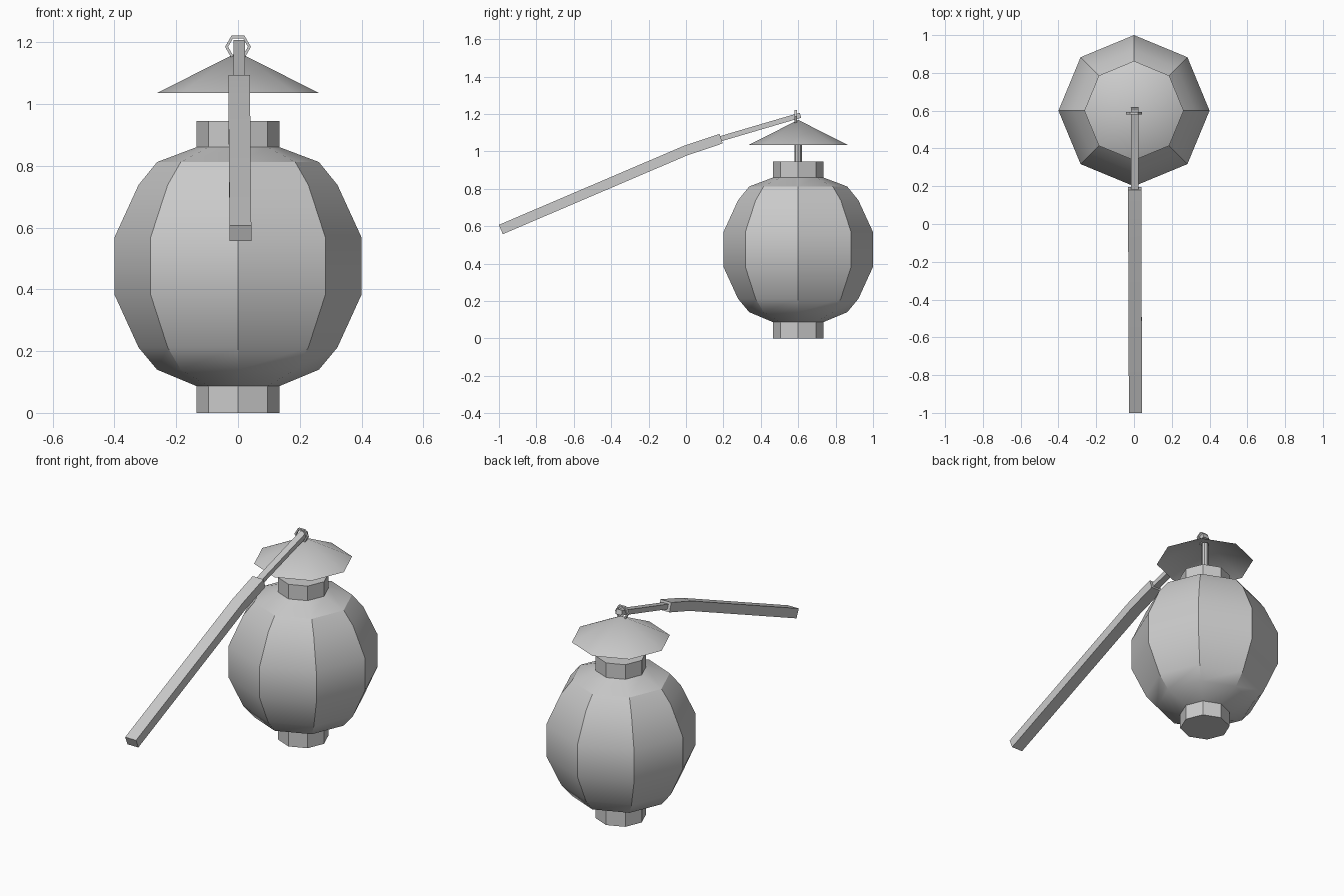
import bpy, bmesh, math
from mathutils import Vector

if "Cube" in bpy.data.objects:
    bpy.data.objects.remove(bpy.data.objects["Cube"])

CY = 0.6  # lantern axis


def finish(name, bm, angle=30):
    bmesh.ops.recalc_face_normals(bm, faces=bm.faces)
    me = bpy.data.meshes.new(name)
    bm.to_mesh(me)
    bm.free()
    ob = bpy.data.objects.new(name, me)
    bpy.context.collection.objects.link(ob)
    bpy.ops.object.select_all(action='DESELECT')
    ob.select_set(True)
    bpy.context.view_layer.objects.active = ob
    bpy.ops.object.shade_smooth_by_angle(angle=math.radians(angle))
    return ob


def loft(bm, rings, cap=True, closed=False):
    vs = [[bm.verts.new(p) for p in r] for r in rings]
    pairs = list(zip(vs, vs[1:])) + ([(vs[-1], vs[0])] if closed else [])
    for a, b in pairs:
        for i in range(len(a)):
            j = (i + 1) % len(a)
            bm.faces.new((a[i], a[j], b[j], b[i]))
    if cap and not closed:
        bm.faces.new(vs[0])
        bm.faces.new(vs[-1])


def lathe(name, profile, n=8):
    bm = bmesh.new()
    loft(bm, [[(r * math.cos(2 * math.pi * i / n), CY + r * math.sin(2 * math.pi * i / n), z)
               for i in range(n)] for r, z in profile])
    return finish(name, bm)


def bar(name, stations, width, thick):
    # rectangular bar swept along points, staying upright in the y-z plane
    bm = bmesh.new()
    pts = [Vector(p) for p in stations]
    rings = []
    for i, p in enumerate(pts):
        d = (pts[min(i + 1, len(pts) - 1)] - pts[max(i - 1, 0)])
        up = Vector((0, -d.z, d.y)).normalized() * thick / 2
        side = Vector((width / 2, 0, 0))
        rings.append([p - side - up, p + side - up, p + side + up, p - side + up])
    loft(bm, rings)
    return finish(name, bm)


# lantern body with collars
lathe("lantern_body", [(0.135, 0), (0.135, 0.087), (0.262, 0.14), (0.322, 0.212),
                       (0.40, 0.383), (0.40, 0.568), (0.322, 0.738), (0.262, 0.812),
                       (0.135, 0.86), (0.135, 0.945)])

# stem under the roof
lathe("stem", [(0.019, 0.94), (0.019, 1.15)])

# open conical roof
bm = bmesh.new()
bmesh.ops.create_cone(bm, cap_ends=False, segments=8, radius1=0.263, radius2=0, depth=0.133)
bmesh.ops.remove_doubles(bm, verts=bm.verts, dist=0.0001)
# align a corner with the x axis
a = math.atan2(bm.verts[:][0].co.y, bm.verts[:][0].co.x) % (math.pi / 4)
for v in bm.verts:
    x, y = v.co.x, v.co.y
    v.co = (x * math.cos(a) + y * math.sin(a), CY - x * math.sin(a) + y * math.cos(a), v.co.z + 1.1015)
finish("roof", bm)

# hexagonal hanging ring
bm = bmesh.new()
rings = []
for i in range(6):
    c, s = math.cos(math.pi * i / 3), math.sin(math.pi * i / 3)
    rings.append([(r * c, 0.587 + y, 1.185 + r * s)
                  for r, y in ((0.042, -0.007), (0.042, 0.007), (0.032, 0.007), (0.032, -0.007))])
loft(bm, rings, closed=True)
finish("hanging_ring", bm)

# carrying handle and its thinner tip
bar("handle", [(0.008, -0.99, 0.582), (0.004, 0, 1.005), (0.004, 0.188, 1.068)], 0.07, 0.054)
bar("handle_tip", [(0.004, 0.17, 1.063), (0.004, 0.612, 1.193)], 0.038, 0.028)
